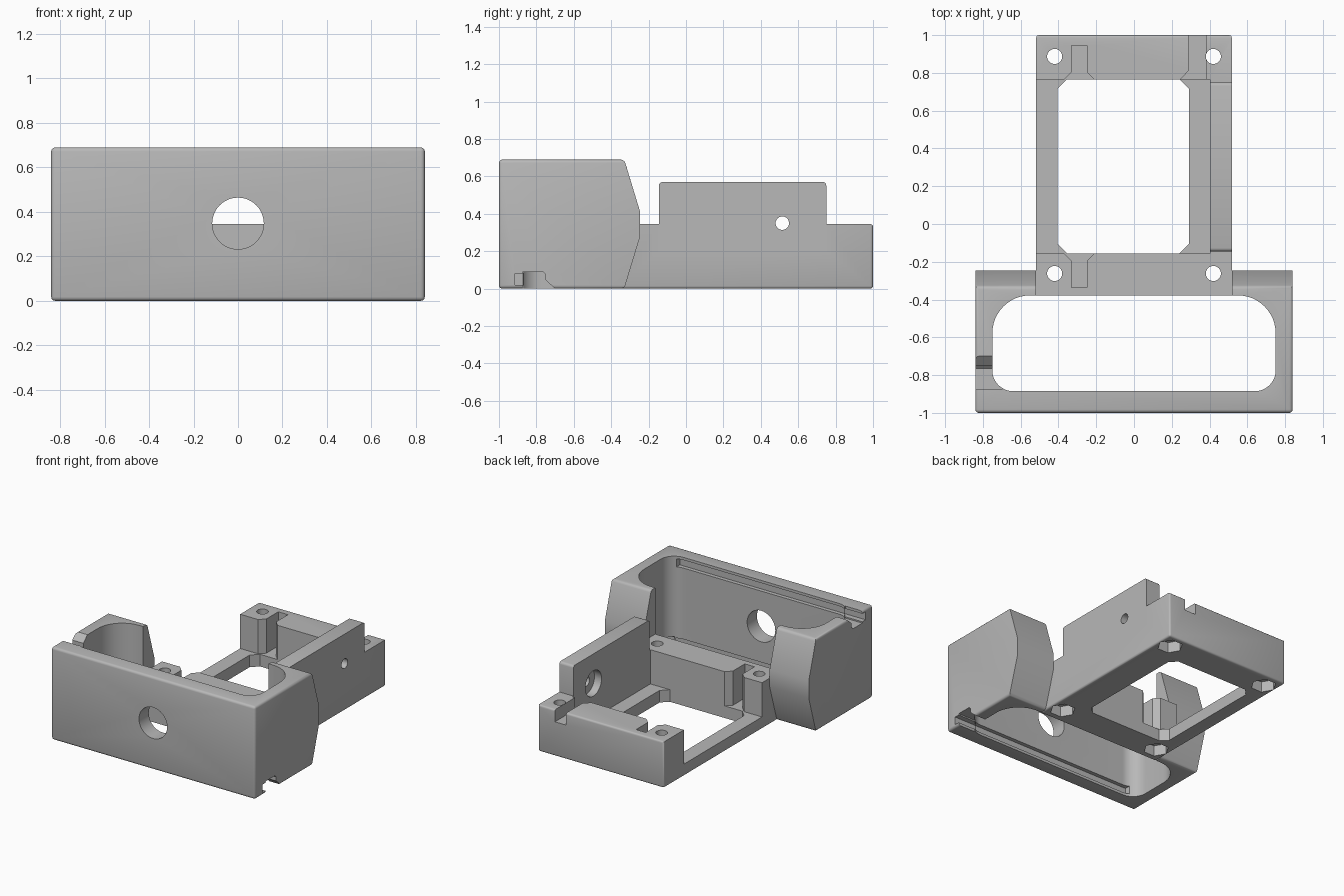
import bpy, bmesh, math

if "Cube" in bpy.data.objects:
    bpy.data.objects.remove(bpy.data.objects["Cube"], do_unlink=True)

grey = bpy.data.materials.new("plain_grey")
grey.use_nodes = True
COLOUR = (0.48, 0.48, 0.48, 1)
grey.diffuse_color = COLOUR
grey.node_tree.nodes["Principled BSDF"].inputs["Base Color"].default_value = COLOUR


def prism(name, points, axis, lo, hi, bevel=0, rule=None):
    """Extrude a 2D outline along an axis; optionally round the edges picked by rule."""
    place = {"x": lambda p, c: (c, p[0], p[1]),
             "y": lambda p, c: (p[0], c, p[1]),
             "z": lambda p, c: (p[0], p[1], c)}[axis]
    bm = bmesh.new()
    ends = [[bm.verts.new(place(p, c)) for p in points] for c in (lo, hi)]
    for ring in ends:
        bm.faces.new(ring)
    n = len(points)
    for i in range(n):
        j = (i + 1) % n
        bm.faces.new((ends[0][i], ends[0][j], ends[1][j], ends[1][i]))
    bmesh.ops.recalc_face_normals(bm, faces=bm.faces)
    if bevel:
        edges = [e for e in bm.edges if rule(e.verts[0].co, e.verts[1].co)]
        bmesh.ops.bevel(bm, geom=edges, offset=bevel, segments=3, profile=0.5, affect='EDGES')
    mesh = bpy.data.meshes.new(name)
    bm.to_mesh(mesh)
    bm.free()
    mesh.materials.append(grey)
    obj = bpy.data.objects.new(name, mesh)
    bpy.context.collection.objects.link(obj)
    return obj


def rect(x0, x1, y0, y1):
    return [(x0, y0), (x1, y0), (x1, y1), (x0, y1)]


def ngon(cx, cy, r, n=32):
    return [(cx + r * math.cos(math.tau * i / n), cy + r * math.sin(math.tau * i / n))
            for i in range(n)]


def rounded(x, y0, y1, r0, r1, n=12):
    """Symmetric rounded rectangle with its own radius at each y end."""
    corners = [(x - r1, y1 - r1, r1, 0), (r1 - x, y1 - r1, r1, 1),
               (r0 - x, y0 + r0, r0, 2), (x - r0, y0 + r0, r0, 3)]
    return [(cx + r * math.cos((q + i / n) * math.pi / 2),
             cy + r * math.sin((q + i / n) * math.pi / 2))
            for cx, cy, r, q in corners for i in range(n + 1)]


def combine(obj, tool, operation='DIFFERENCE'):
    """Apply a boolean and discard the tool."""
    mod = obj.modifiers.new("cut", 'BOOLEAN')
    mod.operation, mod.solver, mod.object = operation, 'EXACT', tool
    bpy.context.view_layer.update()
    graph = bpy.context.evaluated_depsgraph_get()
    mesh = bpy.data.meshes.new_from_object(obj.evaluated_get(graph))
    obj.modifiers.clear()
    obj.data = mesh
    bpy.data.objects.remove(tool, do_unlink=True)


def cut(obj, points, axis, lo, hi):
    combine(obj, prism("cutter", points, axis, lo, hi))


W, H = 0.84, 0.69          # housing half width and height
F, T = 0.518, 0.345        # frame half width and height
FLOOR = 0.09               # height of the low frame rails
MID = 0.305                # middle of the frame opening in y

# Front housing: side profile with sloped rear wings
side = [(-1, 0), (-0.33, 0), (-0.245, 0.28), (-0.245, 0.41), (-0.33, H), (-1, H)]


def housing_edge(a, b):
    return any(abs(a[i] - v) < 1e-4 and abs(b[i] - v) < 1e-4
               for i, v in ((1, -1), (2, 0), (2, H)))


housing = prism("front_housing", side, "x", -W, W, 0.018, housing_edge)
cut(housing, rounded(0.75, -0.885, -0.378, 0.11, 0.2), "z", -0.1, 0.8)
cut(housing, rect(-F, F, -0.378, -0.1), "z", -0.1, 0.8)
cut(housing, ngon(0, 0.348, 0.116, 48), "y", -1.1, -0.8)

# Sliding-panel grooves and side notches: top right, and turned over at bottom left
groove = rect(-0.914, -0.87, 0.61, 0.67)
notch = [(-0.875, 0.6), (-0.765, 0.6), (-0.75, 0.615), (-0.75, 0.645),
         (-0.70, H), (-0.70, 0.75), (-0.875, 0.75)]
for outline, inner in ((groove, 0.69), (notch, -0.7)):
    cut(housing, outline, "x", -0.9, inner)
    cut(housing, [(y, H - z) for y, z in outline], "x", -inner, 0.9)


# Open frame behind the housing
def frame_edge(a, b):
    front = a.y < 0 and b.y < 0
    return not front and (a.z + b.z < 1e-4 or a.y + b.y > 1.99)


frame = prism("rear_frame", rect(-F, F, -0.378, 1), "z", 0, T, 0.014, frame_edge)
cut(frame, rect(-0.6, 0.402, -0.155, 0.765), "z", FLOOR, 0.6)
x0, x1, y0, y1, c = -0.405, 0.292, -0.155, 0.765, 0.05
opening = [(x0 + c, y0), (x1 - c, y0), (x1, y0 + c), (x1, y1 - c),
           (x1 - c, y1), (x0 + c, y1), (x0, y1 - c), (x0, y0 + c)]
cut(frame, opening, "z", -0.1, 0.2)

# Flared slots in both cross pieces
slot = [(-0.33, 0.945), (-0.25, 0.945), (-0.25, 0.805), (-0.21, 0.765), (-0.21, 0.75),
        (-0.37, 0.75), (-0.37, 0.765), (-0.33, 0.805)]
cut(frame, slot, "z", FLOOR, 0.6)
cut(frame, [(x, 2 * MID - y) for x, y in slot], "z", FLOOR, 0.6)

# Shallow channel through the back cross piece
channel = [(0.245, 0.75), (0.245, 0.765), (0.288, 0.81), (0.288, 1.1),
           (0.38, 1.1), (0.38, 0.75)]
cut(frame, channel, "z", T - 0.09, 0.6)


# Tall side wall with a counterbored hole
def wall_edge(a, b):
    return a.z > 0.5 and b.z > 0.5 and abs(a.y - b.y) < 1e-4


wall = prism("tall_wall", rect(-0.145, 0.75, 0.2, 0.57), "x", 0.402, F, 0.018, wall_edge)
combine(frame, wall, 'UNION')
cut(frame, ngon(0.515, 0.35, 0.036), "x", 0.3, 0.6)
cut(frame, ngon(0.515, 0.35, 0.095), "x", 0.39, 0.46)

# Corner screw holes with hexagonal nut pockets underneath
for x in (-0.42, 0.42):
    for y in (-0.262, 0.887):
        cut(frame, ngon(x, y, 0.04), "z", -0.1, 0.6)
        cut(frame, ngon(x, y, 0.088, 6), "z", -0.1, 0.08)

for obj in (housing, frame):
    bpy.ops.object.select_all(action='DESELECT')
    obj.select_set(True)
    bpy.context.view_layer.objects.active = obj
    bpy.ops.object.shade_smooth_by_angle(angle=math.radians(32))
